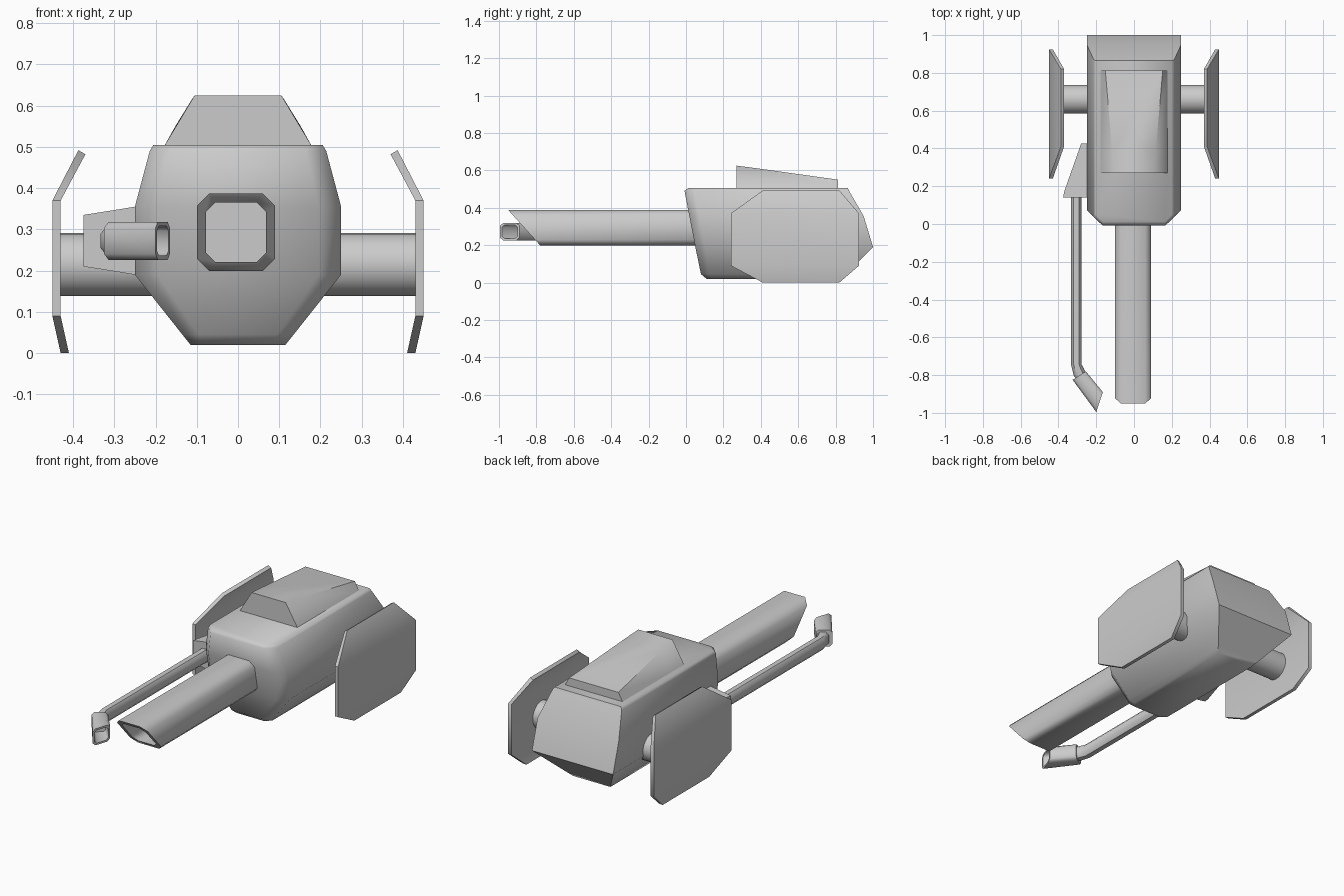
import bpy, bmesh, math
from mathutils import Vector

if "Cube" in bpy.data.objects:
    bpy.data.objects.remove(bpy.data.objects["Cube"])


def loft(name, rings, smooth=60):
    """Skin a list of equal-length point rings and cap both ends."""
    bm = bmesh.new()
    vs = [[bm.verts.new(p) for p in ring] for ring in rings]
    n = len(vs[0])
    for a, b in zip(vs, vs[1:]):
        for i in range(n):
            j = (i + 1) % n
            bm.faces.new((a[i], a[j], b[j], b[i]))
    bm.faces.new(vs[0])
    bm.faces.new(vs[-1])
    bmesh.ops.recalc_face_normals(bm, faces=bm.faces)
    me = bpy.data.meshes.new(name)
    bm.to_mesh(me)
    bm.free()
    ob = bpy.data.objects.new(name, me)
    bpy.context.collection.objects.link(ob)
    bpy.ops.object.select_all(action='DESELECT')
    ob.select_set(True)
    bpy.context.view_layer.objects.active = ob
    bpy.ops.object.shade_smooth_by_angle(angle=math.radians(smooth))
    return ob


def octagon(a, b, zc, h, c=0.68, shear=0.0, shrink=1.0):
    """Chamfered square spanning plan points a-b, half height h, y sheared with height."""
    a, b = Vector(a), Vector(b)
    mid, half = (a + b) / 2, (b - a) / 2
    uv = [(1, c), (c, 1), (-c, 1), (-1, c), (-1, -c), (-c, -1), (c, -1), (1, -c)]
    ring = []
    for u, v in uv:
        u, v = u * shrink, v * shrink
        p = mid + half * u
        ring.append((p.x, p.y + shear * v, zc + h * v))
    return ring


def mirror_x(ob):
    m = ob.modifiers.new("mirror", 'MIRROR')
    m.use_axis[0] = True


# Main hull: stacked outlines (z, half width, front y, back y, corner cut)
levels = [(.505, .205, .012, .865, .04), (.49, .214, -.008, .872, .05),
          (.355, .25, .018, .95, .055), (.19, .25, .05, 1.0, .055),
          (.045, .135, .08, .855, .04), (.02, .115, .11, .83, .03)]
loft("hull", [[(-w, yb, z), (w, yb, z), (w, yf + c, z), (w - c, yf, z),
               (c - w, yf, z), (-w, yf + c, z)] for z, w, yf, yb, c in levels])

# Raised hood on top: (y, top half width, top z)
loft("top_hood", [[(-.18, y, .5), (-w, y, z), (w, y, z), (.18, y, .5)]
                  for y, w, z in [(.27, .105, .625), (.385, .115, .61), (.812, .152, .55)]])

# Main barrel with slanted open muzzle
def barrel_ring(y, shear, shrink):
    return octagon((-.1, y), (.09, y), .293, .094, shear=shear, shrink=shrink)

loft("main_barrel", [barrel_ring(.1, 0, 1), barrel_ring(-.865, -.085, 1),
                     barrel_ring(-.865, -.085, .77), barrel_ring(-.02, 0, .77)], 50)

# Side bracket carrying the thin arm: outer face narrower than the root
loft("arm_bracket", [[(-.22, .14, .36), (-.22, .14, .185), (-.22, .425, .185), (-.22, .425, .36)],
                     [(-.25, .14, .355), (-.25, .14, .19), (-.25, .425, .19), (-.25, .425, .355)],
                     [(-.28, .14, .35), (-.28, .14, .195), (-.28, .425, .195), (-.28, .425, .35)],
                     [(-.375, .14, .335), (-.375, .14, .21), (-.37, .17, .21), (-.37, .17, .335)]], 30)

# Thin arm with a bent end
loft("thin_arm", [octagon(a, b, .272, .035, .5) for a, b in
                  [((-.333, .16), (-.277, .16)), ((-.333, -.745), (-.277, -.745)),
                   ((-.318, -.805), (-.265, -.765)), ((-.29, -.84), (-.25, -.805))]], 50)

# Hollow angled nozzle at the arm tip
na, nb = (-.325, -.825), (-.255, -.78)
ta, tb = (-.2, -.995), (-.165, -.89)
loft("arm_nozzle", [octagon(na, nb, .272, .046), octagon(ta, tb, .272, .046),
                    octagon(ta, tb, .272, .046, shrink=.78),
                    octagon((-.28, -.87), (-.235, -.83), .272, .036)], 50)

# Axles joining hull and side panels
bpy.ops.mesh.primitive_cylinder_add(vertices=24, radius=.076, depth=.24,
                                    location=(.32, .66, .215), rotation=(0, math.pi / 2, 0))
axle = bpy.context.object
axle.name = "axle"
bpy.ops.object.transform_apply(location=True, rotation=True, scale=True)
bpy.ops.object.shade_smooth_by_angle(angle=math.radians(40))
mirror_x(axle)

# Bent side panels: rows (inner x, inner z, outer x, outer z, front y, back y)
rows = [(.37, .482, .387, .492, .41, .82), (.43, .37, .45, .37, .24, .925),
        (.43, .09, .45, .09, .24, .925), (.41, 0, .43, 0, .41, .82)]
panel = loft("side_panel", [[(xi, y0, zi), (xo, y0, zo), (xo, y1, zo), (xi, y1, zi)]
                            for xi, zi, xo, zo, y0, y1 in rows], 50)
mirror_x(panel)
